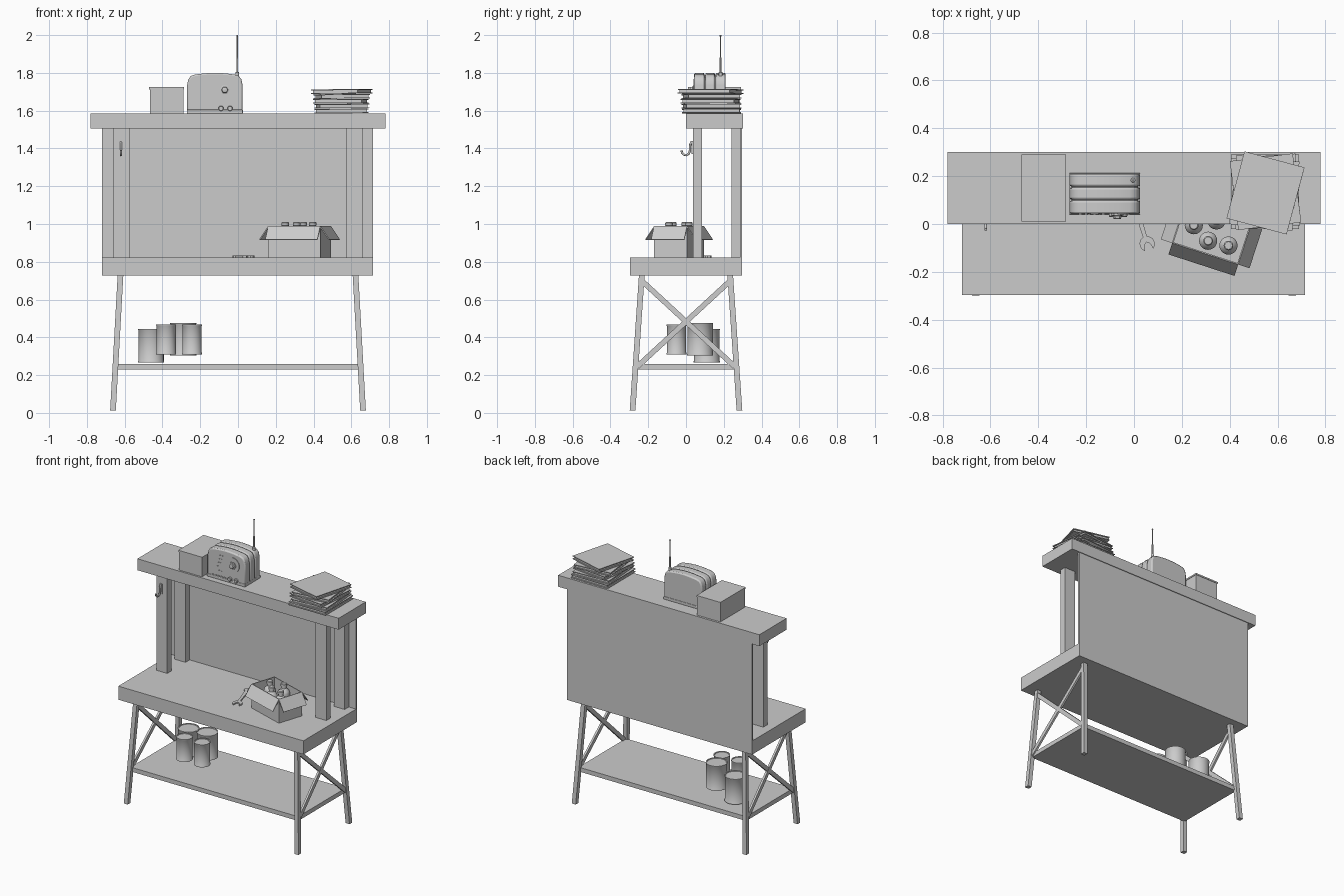
import bpy, bmesh, math, random
from mathutils import Vector, Matrix

if "Cube" in bpy.data.objects:
    bpy.data.objects.remove(bpy.data.objects["Cube"])

random.seed(4)

def finish(name, bm, bevel=0, smooth=False, matrix=None):
    bmesh.ops.recalc_face_normals(bm, faces=bm.faces)
    me = bpy.data.meshes.new(name)
    bm.to_mesh(me)
    bm.free()
    ob = bpy.data.objects.new(name, me)
    bpy.context.collection.objects.link(ob)
    if matrix:
        ob.matrix_world = matrix
    if bevel:
        m = ob.modifiers.new("bevel", 'BEVEL')
        m.width, m.segments = bevel, 2
        m.limit_method, m.angle_limit = 'ANGLE', math.radians(50)
    if smooth:
        bpy.ops.object.select_all(action='DESELECT')
        ob.select_set(True)
        bpy.context.view_layer.objects.active = ob
        bpy.ops.object.shade_smooth_by_angle(angle=math.radians(35))
    return ob

def loft(name, a, b, **kw):
    """Solid between two matching outlines."""
    bm = bmesh.new()
    va, vb = [bm.verts.new(p) for p in a], [bm.verts.new(p) for p in b]
    n = len(va)
    bm.faces.new(va)
    bm.faces.new(vb[::-1])
    for i in range(n):
        j = (i + 1) % n
        bm.faces.new((va[i], vb[i], vb[j], va[j]))
    return finish(name, bm, **kw)

def rect(x0, x1, y0, y1, z):
    return [(x0, y0, z), (x1, y0, z), (x1, y1, z), (x0, y1, z)]

def box(name, x0, x1, y0, y1, z0, z1, **kw):
    return loft(name, rect(x0, x1, y0, y1, z0), rect(x0, x1, y0, y1, z1), **kw)

def front_plate(name, pts, y0, y1, **kw):
    return loft(name, [(x, y0, z) for x, z in pts], [(x, y1, z) for x, z in pts], **kw)

def lathe(name, profile, loc, seg=24, matrix=None):
    bm = bmesh.new()
    rings = [[bm.verts.new((r * math.cos(2 * math.pi * i / seg), r * math.sin(2 * math.pi * i / seg), z))
              for i in range(seg)] for r, z in profile]
    for p, q in zip(rings, rings[1:]):
        for i in range(seg):
            j = (i + 1) % seg
            bm.faces.new((p[i], p[j], q[j], q[i]))
    bm.faces.new(rings[0][::-1])
    bm.faces.new(rings[-1])
    return finish(name, bm, smooth=True, matrix=Matrix.Translation(loc) @ (matrix or Matrix()))

# Bench boards
box("worktop", -.72, .715, -.297, .297, .727, .822)
box("top_shelf", -.78, .78, 0, .302, 1.505, 1.585)
box("back_panel", -.72, .715, .286, .297, .822, 1.505)
box("lower_shelf", -.65, .65, -.262, .262, .23, .26)
for s in (-1, 1):
    for y in (.037, .24):
        box("shelf_post", s * .617 - .042, s * .617 + .042, y, y + .048, .822, 1.505)

# Splayed legs and crossed end braces
for sx in (-1, 1):
    for sy in (-1, 1):
        h = .015
        x0, x1, y0, y1 = sx * .662, sx * .622, sy * .283, sy * .234
        loft("leg", rect(x0 - h, x0 + h, y0 - h, y0 + h, .012), rect(x1 - h, x1 + h, y1 - h, y1 + h, .73))
        p, q = Vector((sx * .627, -sy * .235, .70)), Vector((sx * .652, sy * .258, .245))
        side = (q - p).cross(Vector((1, 0, 0))).normalized() * .014
        t = Vector((.007, 0, 0))
        ends = [[c + side + t, c + side - t, c - side - t, c - side + t] for c in (p, q)]
        loft("cross_brace", *ends)

# Paint cans
for x, y, r, z0, z1 in ((-.46, .11, .069, .268, .445), (-.29, .075, .069, .305, .477),
                        (-.38, -.05, .053, .31, .468), (-.243, -.05, .053, .31, .468)):
    lathe("can", [(r, z0), (r, z0 + .006), (r - .002, z0 + .009), (r - .002, z1 - .009),
                  (r, z1 - .006), (r, z1), (r - .007, z1), (r - .008, z1 - .004)], (x, y, 0), 32)

# Storage box with lid
box("storage_box", -.467, -.288, .013, .287, 1.585, 1.715)
box("storage_box_lid", -.47, -.285, .01, .29, 1.713, 1.724)

# Radio: three rounded slabs on a core
cx = -.1225
half = [(.147, 1.587), (.147, 1.735), (.141, 1.765), (.128, 1.783), (.105, 1.791), (.06, 1.797), (.02, 1.80)]
outline = [(cx + x, z) for x, z in half] + [(cx - x, z) for x, z in reversed(half)]
for y0, y1 in ((.043, .098), (.102, .153), (.157, .21)):
    front_plate("radio_slab", outline, y0, y1, bevel=.008, smooth=True)
front_plate("radio_core", [(cx + (x - cx) * .95, 1.585 + (z - 1.585) * .95) for x, z in outline], .06, .19)
box("radio_base", cx - .148, cx + .148, .04, .213, 1.585, 1.605, bevel=.003)

# Radio controls
to_front = Matrix.Rotation(math.radians(90), 4, 'X')
lathe("tuning_knob", [(.026, 0), (.026, .008), (.018, .01), (.016, .022), (.012, .024)], (-.07, .044, 1.71), 6, to_front)
arc = [math.radians(a) for a in range(-60, 91, 15)]
front_plate("tuning_scale", [(-.07 + .052 * math.cos(a), 1.715 + .052 * math.sin(a)) for a in arc] +
            [(-.07 + .034 * math.cos(a), 1.715 + .034 * math.sin(a)) for a in reversed(arc)], .039, .046)
for x in (-.09, -.042):
    lathe("small_knob", [(.014, 0), (.014, .01), (.011, .014)], (x, .043, 1.612), 16, to_front)
for x, z, w in ((-.165, 1.752, .02), (-.17, 1.726, .018), (-.176, 1.70, .015), (-.18, 1.674, .013), (-.172, 1.645, .018)):
    front_plate("speaker_slot", [(x - w, z - .006), (x, z - .007), (x + w, z + .003), (x + w * .8, z + .008),
                                 (x - w * .8, z + .004)], .040, .046)
for i in range(5):
    x = -.232 + i * .024
    box("grille_dash", x, x + .014, .038, .045, 1.607, 1.613)
lathe("antenna", [(.010, 1.78), (.010, 1.803), (.005, 1.806), (.005, 1.88), (.0035, 1.882), (.003, 1.992),
                  (.005, 1.994), (.005, 1.999), (.003, 2.0)], (-.004, .183, 0), 12)

# Stack of books, each a pair of covers around a page block
for i, (x, y, w, d, a) in enumerate(((.548, .135, .285, .31, 0), (.55, .135, .27, .30, 4), (.545, .13, .265, .29, -6),
                                     (.55, .135, .265, .29, 7), (.55, .13, .26, .29, -15))):
    z = 1.586 + i * .0258
    tilt = Matrix.Rotation(math.radians(random.uniform(-.6, .6)), 4, 'Y')
    m = Matrix.Translation((x, y, z)) @ Matrix.Rotation(math.radians(a), 4, 'Z') @ tilt
    w, d = w / 2, d / 2
    box("book_cover", -w, w, -d, d, 0, .005, matrix=m)
    box("book_pages", -w + .008, w - .008, -d + .008, d - .008, .004, .02, matrix=m)
    box("book_cover", -w, w, -d, d, .019, .0245, matrix=m)

# Wall hook
cu = bpy.data.curves.new("hook", 'CURVE')
cu.dimensions, cu.bevel_depth, cu.bevel_resolution, cu.use_fill_caps = '3D', .006, 2, True
path = [(.038, 1.43), (.026, 1.432), (.022, 1.42), (.021, 1.39), (.016, 1.373), (.003, 1.364),
        (-.011, 1.367), (-.021, 1.378), (-.024, 1.39)]
sp = cu.splines.new('POLY')
sp.points.add(len(path) - 1)
for p, (y, z) in zip(sp.points, path):
    p.co = (-.62, y, z, 1)
bpy.context.collection.objects.link(bpy.data.objects.new("hook", cu))
box("hook_plate", -.63, -.61, .030, .038, 1.37, 1.44)

# Open carton with flaps
m = Matrix.Translation((.326, -.037, .822)) @ Matrix.Rotation(math.radians(-18), 4, 'Z')
W, D, H, t = .145, .092, .168, .005
box("carton_floor", -W, W, -D, D, 0, t, matrix=m)
for s in (-1, 1):
    box("carton_side", s * W - (t if s > 0 else 0), s * W + (t if s < 0 else 0), -D, D, 0, H, matrix=m)
    box("carton_end", -W, W, s * D - (t if s > 0 else 0), s * D + (t if s < 0 else 0), 0, H, matrix=m)
    def side_flap(y):
        return [(s * W, y, H), (s * (W + .05), y, H - .072), (s * (W + .046), y, H - .075), (s * (W - .004), y, H - .004)]
    loft("carton_side_flap", side_flap(-D), side_flap(D), matrix=m)
    def end_flap(x):
        return [(x, s * D, H), (x, s * (D + .05), H - .072), (x, s * (D + .046), H - .075), (x, s * (D - .004), H - .004)]
    loft("carton_end_flap", end_flap(-W), end_flap(W), matrix=m)

# Bottles in the carton
for x, y in ((.25, -.005), (.31, -.07), (.395, -.09), (.345, .015)):
    lathe("bottle", [(.034, .828), (.038, .834), (.038, .945), (.034, .958), (.02, .972), (.016, .976),
                     (.016, .99), (.02, .991), (.02, 1.006), (.016, 1.01)], (x, y, 0), 20)

# Open-ended wrench lying on the worktop
jaw = [(.032 * math.cos(math.radians(a)), .032 * math.sin(math.radians(a))) for a in range(-55, 76, 26)]
jaw += [(.012, .19), (.022, .20), (.022, .215), (.01, .226), (-.01, .226), (-.022, .215), (-.022, .20), (-.012, .19)]
jaw += [(-x, y) for x, y in [(.032 * math.cos(math.radians(a)), .032 * math.sin(math.radians(a))) for a in range(75, -56, -26)]]
jaw += [(-.012, -.002), (0, .008), (.012, -.002)]
loft("wrench", [(x, y, 0) for x, y in jaw], [(x, y, .009) for x, y in jaw],
     matrix=Matrix.Translation((.055, -.083, .823)) @ Matrix.Rotation(math.radians(17), 4, 'Z'))
